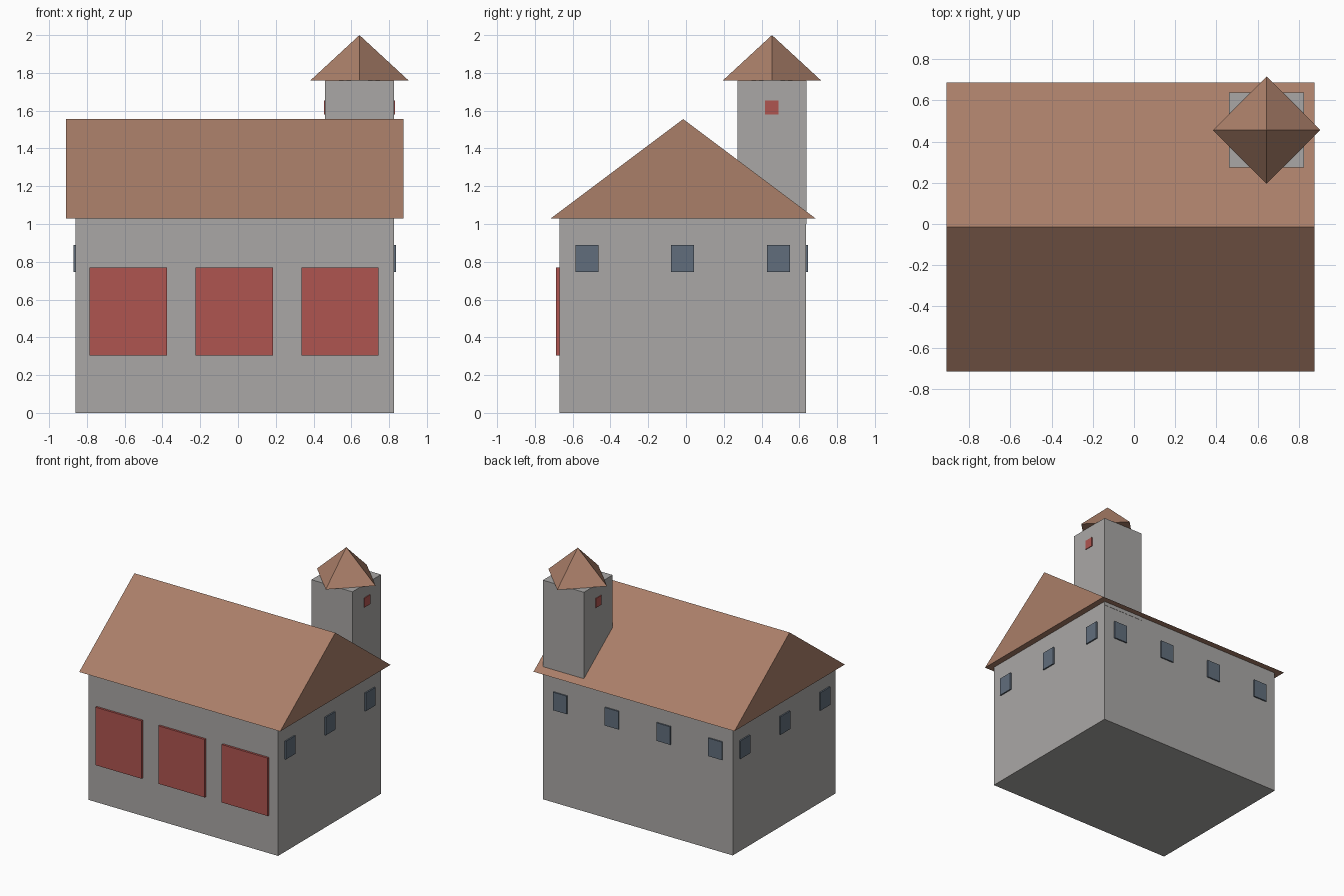
import bpy
import bmesh
from mathutils import Vector

cube = bpy.data.objects.get("Cube")
if cube:
    bpy.data.objects.remove(cube, do_unlink=True)


def material(name, rgb):
    mat = bpy.data.materials.new(name)
    mat.use_nodes = True
    mat.diffuse_color = (*rgb, 1)
    mat.node_tree.nodes["Principled BSDF"].inputs["Base Color"].default_value = (*rgb, 1)
    return mat


GREY = material("wall_grey", (0.40, 0.39, 0.38))
BROWN = material("roof_brown", (0.40, 0.21, 0.14))
RED = material("door_red", (0.43, 0.09, 0.08))
BLUE = material("window_blue", (0.12, 0.155, 0.20))


def finish(name, bm, mat):
    bmesh.ops.recalc_face_normals(bm, faces=bm.faces)
    mesh = bpy.data.meshes.new(name)
    bm.to_mesh(mesh)
    bm.free()
    mesh.materials.append(mat)
    obj = bpy.data.objects.new(name, mesh)
    bpy.context.collection.objects.link(obj)
    return obj


def box(name, low, high, mat):
    low, high = Vector(low), Vector(high)
    bm = bmesh.new()
    bmesh.ops.create_cube(bm, size=1)
    bmesh.ops.scale(bm, vec=high - low, verts=bm.verts)
    bmesh.ops.translate(bm, vec=(low + high) / 2, verts=bm.verts)
    return finish(name, bm, mat)


# Main building walls
LEFT, RIGHT, FRONT, BACK, EAVE = -0.86, 0.825, -0.67, 0.635, 1.03
box("walls", (LEFT, FRONT, 0), (RIGHT, BACK, EAVE), GREY)

# Gabled roof: a triangular profile extruded along x
bm = bmesh.new()
gable = bm.faces.new([bm.verts.new((-0.91, y, z))
                      for y, z in ((-0.715, EAVE), (0.685, EAVE), (-0.015, 1.555))])
ext = bmesh.ops.extrude_face_region(bm, geom=[gable], use_keep_orig=True)
bmesh.ops.translate(bm, vec=(1.785, 0, 0),
                    verts=[v for v in ext["geom"] if isinstance(v, bmesh.types.BMVert)])
finish("gabled_roof", bm, BROWN)

# Tower with a pyramid cap turned corner-first
TX, TY, TR, TOP = 0.643, 0.455, 0.182, 1.76
box("tower", (TX - TR, TY - TR, 1.0), (TX + TR, TY + TR, TOP), GREY)
bm = bmesh.new()
bmesh.ops.create_cone(bm, cap_ends=True, segments=4, radius1=0.26, radius2=0, depth=0.24)
bmesh.ops.remove_doubles(bm, verts=bm.verts, dist=0.0001)
bmesh.ops.translate(bm, vec=(TX, TY, TOP + 0.12), verts=bm.verts)
finish("tower_cap", bm, BROWN)

# Garage doors on the front
for i in range(3):
    x = -0.58 + i * 0.56
    box(f"garage_door_{i + 1}", (x - 0.205, FRONT - 0.017, 0.305),
        (x + 0.205, FRONT + 0.01, 0.77), RED)

# Windows on both ends, and a small hatch on both tower sides
for side, wall, sign in (("right", LEFT, -1), ("left", RIGHT, 1)):
    xs = sorted((wall - sign * 0.01, wall + sign * 0.011))
    for i in range(3):
        y = -0.525 + i * 0.507
        box(f"{side}_window_{i + 1}", (xs[0], y - 0.061, 0.745),
            (xs[1], y + 0.061, 0.89), BLUE)
    face = TX + sign * TR
    xs = sorted((face - sign * 0.01, face + sign * 0.006))
    box(f"{side}_tower_hatch", (xs[0], TY - 0.036, 1.58), (xs[1], TY + 0.036, 1.655), RED)

# Windows along the back
for i in range(4):
    x = -0.71 + i * 0.46
    box(f"back_window_{i + 1}", (x - 0.061, BACK - 0.01, 0.745),
        (x + 0.061, BACK + 0.011, 0.89), BLUE)
